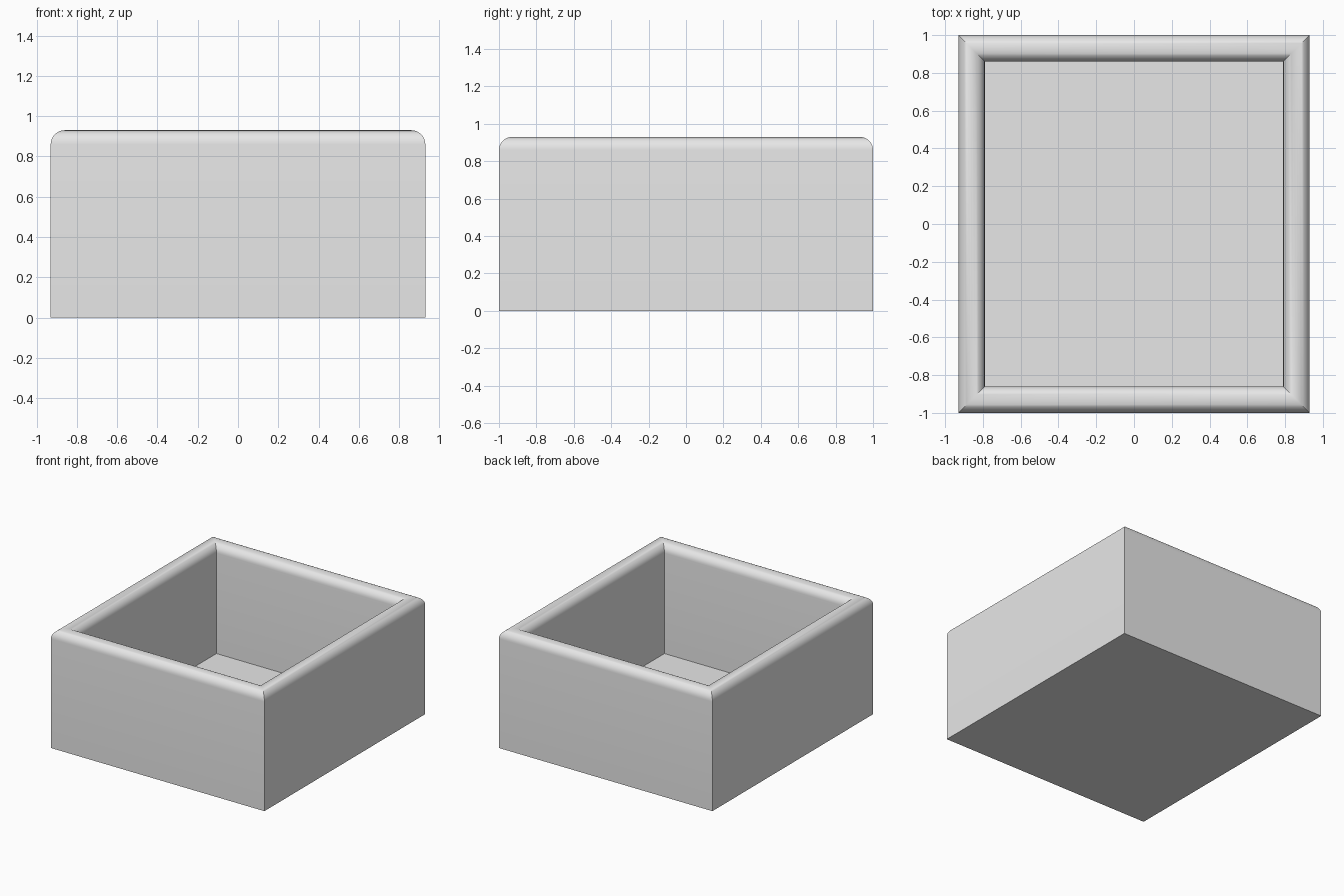
import bpy, bmesh, math

cube = bpy.data.objects.get("Cube")
if cube:
    bpy.data.objects.remove(cube, do_unlink=True)

HALF_X, HALF_Y = 0.93, 1.0
WALL, FLOOR, HEIGHT = 0.14, 0.07, 0.93
R = WALL / 2
STEPS = 16

# One plain grey
grey = bpy.data.materials.new("plain grey")
grey.use_nodes = True
colour = (0.8, 0.8, 0.8, 1)
grey.diffuse_color = colour
grey.node_tree.nodes["Principled BSDF"].inputs["Base Color"].default_value = colour

# Wall section as (inset, height): outer foot, half-round rim, inner foot
profile = [(0, 0)]
for i in range(STEPS + 1):
    a = math.pi * i / STEPS
    profile.append((R - R * math.cos(a), HEIGHT - R + R * math.sin(a)))
profile.append((WALL, FLOOR))

# Carry the section round the four mitred corners
bm = bmesh.new()
rings = []
for inset, z in profile:
    x, y = HALF_X - inset, HALF_Y - inset
    rings.append([bm.verts.new((sx * x, sy * y, z))
                  for sx, sy in ((-1, -1), (1, -1), (1, 1), (-1, 1))])
for low, high in zip(rings, rings[1:]):
    for i in range(4):
        j = (i + 1) % 4
        bm.faces.new((low[i], low[j], high[j], high[i]))

# Underside and inner floor
bm.faces.new(rings[0][::-1])
bm.faces.new(rings[-1])

mesh = bpy.data.meshes.new("open_box")
bm.to_mesh(mesh)
bm.free()
mesh.materials.append(grey)
box = bpy.data.objects.new("open_box", mesh)
bpy.context.collection.objects.link(box)

# Smooth rim, crisp corners
bpy.ops.object.select_all(action="DESELECT")
box.select_set(True)
bpy.context.view_layer.objects.active = box
bpy.ops.object.shade_smooth_by_angle(angle=math.radians(30))
